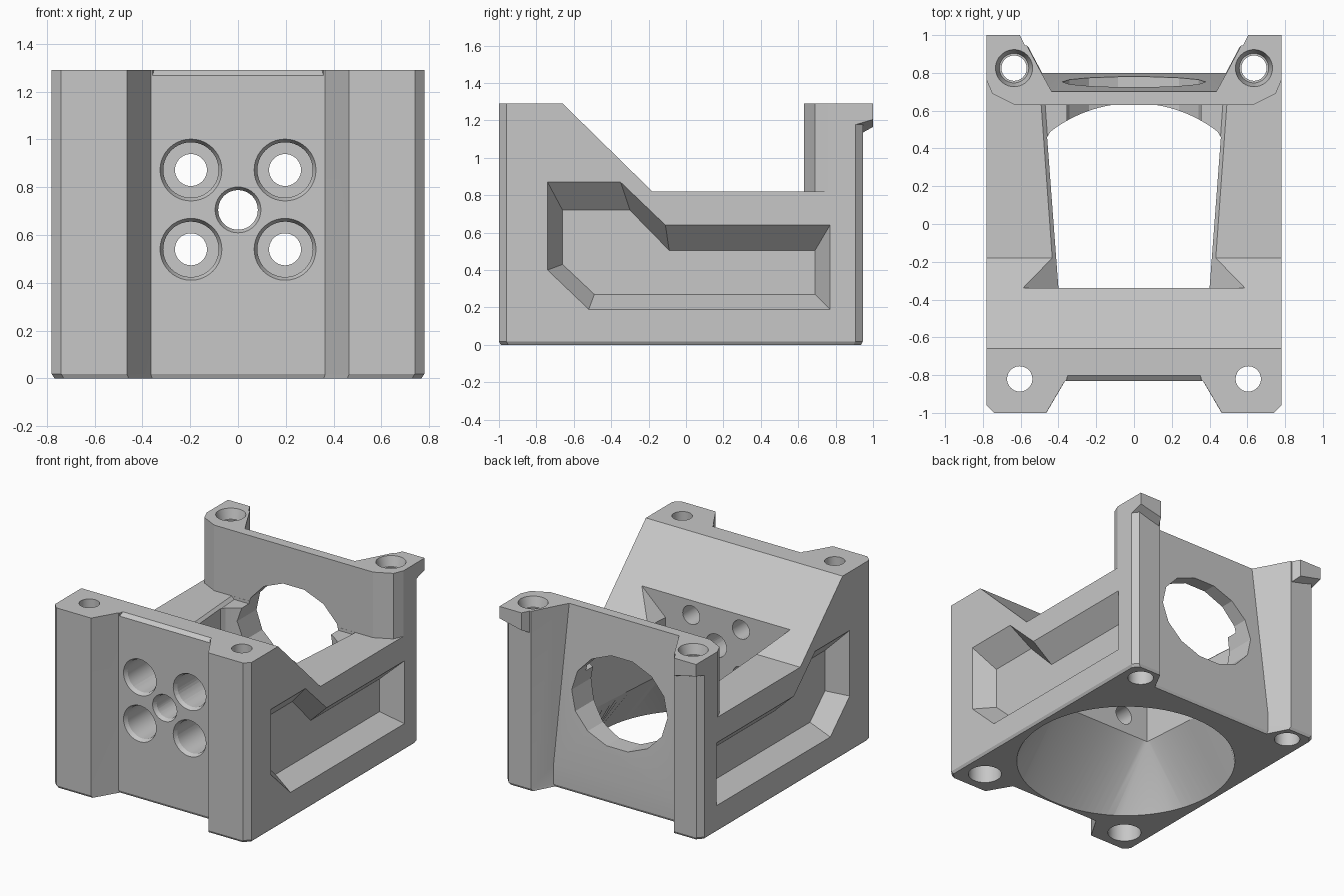
import bpy, bmesh, math
from mathutils import Vector

cube = bpy.data.objects.get("Cube")
if cube:
    bpy.data.objects.remove(cube, do_unlink=True)

grey = bpy.data.materials.new("plain grey")
grey.use_nodes = True
colour = (0.57, 0.57, 0.57, 1)
grey.diffuse_color = colour
grey.node_tree.nodes["Principled BSDF"].inputs["Base Color"].default_value = colour


def make(name, bm):
    bmesh.ops.remove_doubles(bm, verts=bm.verts, dist=1e-5)
    bmesh.ops.recalc_face_normals(bm, faces=bm.faces)
    mesh = bpy.data.meshes.new(name)
    bm.to_mesh(mesh)
    bm.free()
    mesh.materials.append(grey)
    obj = bpy.data.objects.new(name, mesh)
    bpy.context.collection.objects.link(obj)
    return obj


def loft(name, rings):
    """Closed solid through rings of equal point count."""
    bm = bmesh.new()
    loops = [[bm.verts.new(p) for p in ring] for ring in rings]
    n = len(loops[0])
    for low, high in zip(loops, loops[1:]):
        for i in range(n):
            j = (i + 1) % n
            bm.faces.new((low[i], low[j], high[j], high[i]))
    bm.faces.new(loops[0][::-1])
    bm.faces.new(loops[-1])
    return make(name, bm)


def hull(name, points):
    bm = bmesh.new()
    for p in points:
        bm.verts.new(p)
    bmesh.ops.convex_hull(bm, input=bm.verts)
    return make(name, bm)


def rod(name, a, b, r, r_end=None, sides=40):
    """Cylinder, or cone when r_end is given."""
    a, b = Vector(a), Vector(b)
    turn = (b - a).to_track_quat('Z', 'Y')
    ring = [turn @ Vector((math.cos(t), math.sin(t), 0))
            for t in (2 * math.pi * i / sides for i in range(sides))]
    return loft(name, [[a + p * r for p in ring], [b + p * (r_end or r) for p in ring]])


def combine(target, tool, operation='DIFFERENCE'):
    tool.hide_render = True
    mod = target.modifiers.new(tool.name, 'BOOLEAN')
    mod.object, mod.operation, mod.solver = tool, operation, 'EXACT'
    graph = bpy.context.evaluated_depsgraph_get()
    mesh = bpy.data.meshes.new_from_object(target.evaluated_get(graph))
    target.modifiers.clear()
    target.data = mesh
    bpy.data.objects.remove(tool, do_unlink=True)


def mirrored(points):
    return [(s * x, y, z) for s in (1, -1) for x, y, z in points]


TOP = 1.29

# Main block: half plan with notches front and back, mirrored
half = [(.365, -.83), (.465, -1), (.74, -1), (.78, -.96),
        (.78, .905), (.745, .945), (.567, .945), (.49, .80)]
plan = half + [(-x, y) for x, y in reversed(half)]
body = loft("duct_bracket", [[(x * .985, y * .99, 0) for x, y in plan],
                             [(x, y, .018) for x, y in plan],
                             [(x, y, TOP) for x, y in plan]])

# Lean the back wall inwards, and bevel the front wall top
combine(body, hull("back_lean", mirrored([(.435, .70, 1.30), (.49, .80, .16), (.49, .80, 1.30)])))
combine(body, hull("front_bevel", mirrored([(.35, -.795, 1.295), (.36, -.84, 1.26), (.36, -.84, 1.295)])))

# Overhanging ears on the back posts
for s in (1, -1):
    ear_plan = [(.78, .90, 1.175), (.78, 1, 1.205), (.605, 1, 1.165), (.555, .90, 1.11)]
    ear = [(s * x, y, z) for x, y, low in ear_plan for z in (low, TOP)]
    combine(body, hull("ear", ear), 'UNION')

# Side silhouette: sloped front block, low middle, tall back wall
side = [(-.68, 1.31), (-.18, .82), (.63, .82), (.63, 1.4), (-.68, 1.4)]
combine(body, loft("side_cut", [[(x, y, z) for y, z in side] for x in (-1, 1)]))
corner = [(.63, .63), (.75, .69), (.78, .76), (.9, .76), (.9, .6), (.63, .6)]
for s in (1, -1):
    combine(body, loft("post_corner", [[(s * x, y, z) for x, y in corner] for z in (.82, 1.4)]))

# Air duct: round inlet below, narrowing to a straight throat
R, CY, FRONT, N = .725, -.085, -.34, 96


def throat(x, y):
    y = max(y, FRONT)
    w = .40 + .075 * (y - FRONT)
    return max(-w, min(w, x)), y


circle = [(R * math.cos(2 * math.pi * i / N), CY + R * math.sin(2 * math.pi * i / N))
          for i in range(N)]
neck = [throat(x, y) for x, y in circle]
combine(body, loft("duct", [[(x, y, -.001) for x, y in circle],
                            [(x, y, .41) for x, y in neck],
                            [(x, y, .83) for x, y in neck]]))
# Flared mouth above the throat
combine(body, hull("mouth", mirrored([(.40, FRONT, .80), (.47, .629, .80),
                                      (.72, FRONT, 1.10), (.79, .629, 1.10)])))

# Oval window in the back wall
oval = [(.38 * math.cos(math.pi * i / 7), .705 + .32 * math.sin(math.pi * i / 7)) for i in range(14)]
combine(body, loft("back_window", [[(x, y, z) for x, z in oval] for y in (.3, 1.1)]))

# Sloped pockets in both sides
outer = [(-.74, .87), (-.35, .87), (-.11, .64), (.77, .64), (.77, .19), (-.52, .19), (-.74, .40)]
inner = [(-.66, .72), (-.30, .72), (-.09, .505), (.69, .505), (.69, .27), (-.49, .27), (-.66, .43)]
for s in (1, -1):
    combine(body, loft("pocket", [[(s * .80, y, z) for y, z in outer],
                                  [(s * .78, y, z) for y, z in outer],
                                  [(s * .64, y, z) for y, z in inner]]))

# Front mounting holes with deep counterbores, and a centre hole, all with bevelled rims
for x in (-.197, .197):
    for z in (.54, .872):
        combine(body, rod("front_hole", (x, -1.1, z), (x, -.2, z), .067))
        combine(body, rod("front_counterbore", (x, -1.1, z), (x, -.5, z), .116))
        combine(body, rod("front_rim", (x, -.86, z), (x, -.80, z), .144, .115))
combine(body, rod("centre_hole", (0, -1.1, .705), (0, -.2, .705), .083))
combine(body, rod("centre_rim", (0, -.86, .705), (0, -.80, .705), .110, .082))

# Vertical corner bolt holes with counterbores
for s in (1, -1):
    for x, y, low_r in ((.605, -.82, .11), (.635, .825, .085)):
        x *= s
        combine(body, rod("bolt_hole", (x, y, -.1), (x, y, 1.4), .067))
        combine(body, rod("bottom_counterbore", (x, y, -.1), (x, y, .18), low_r))
    combine(body, rod("top_counterbore", (s * .635, .825, 1.22), (s * .635, .825, 1.31), .078, .104))

# Smooth curved surfaces, sharp edges kept
bpy.ops.object.select_all(action='DESELECT')
body.select_set(True)
bpy.context.view_layer.objects.active = body
bpy.ops.object.shade_smooth_by_angle(angle=math.radians(22))
